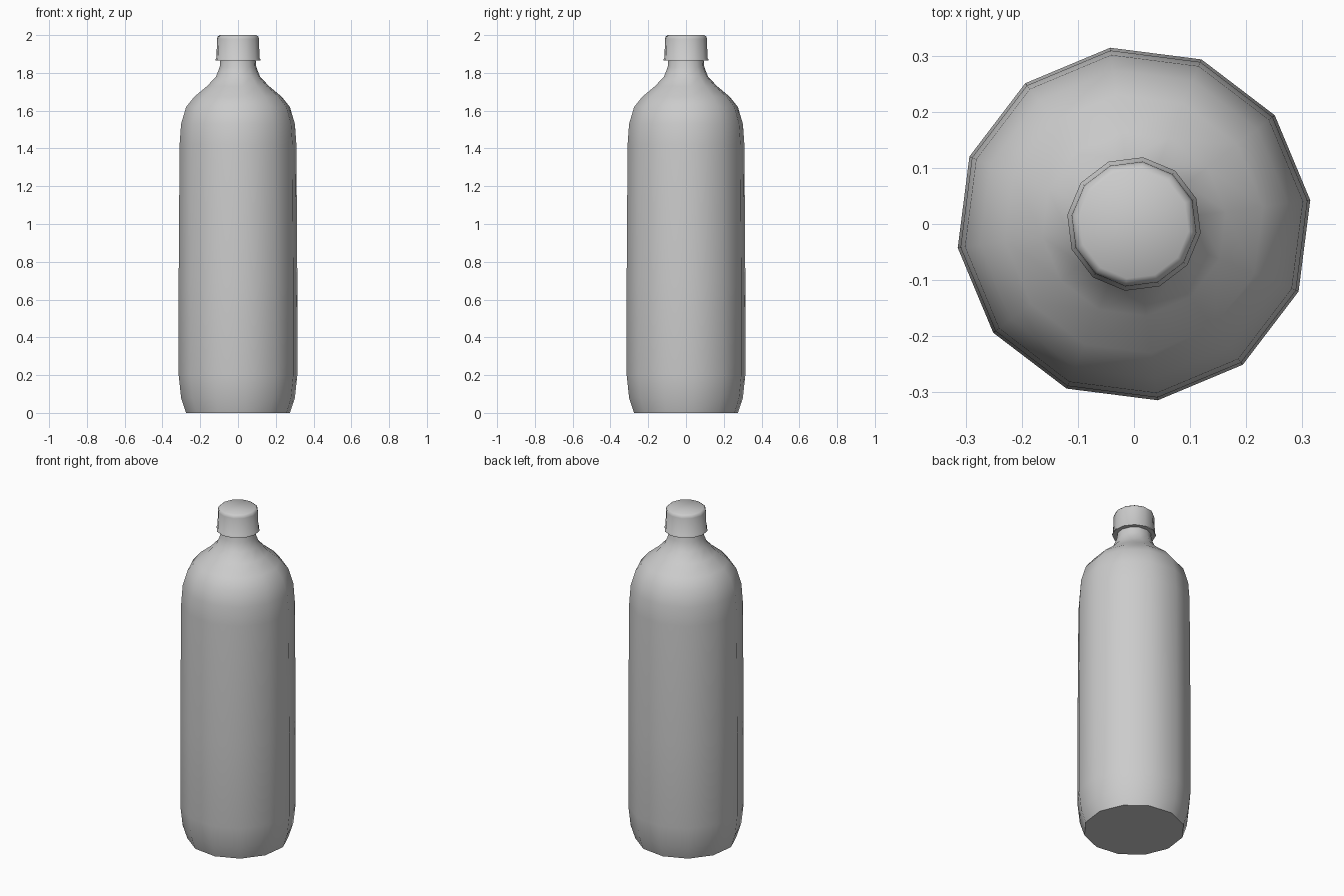
import bpy, bmesh
from math import sin, cos, radians, tau

cube = bpy.data.objects.get("Cube")
if cube:
    bpy.data.objects.remove(cube, do_unlink=True)

SIDES = 12
TWIST = radians(7.7)

grey = bpy.data.materials.new("light_grey")
grey.use_nodes = True
grey.diffuse_color = (0.6, 0.6, 0.6, 1)
grey.node_tree.nodes["Principled BSDF"].inputs["Base Color"].default_value = grey.diffuse_color


def lathe(name, profile, phase):
    """Turn a (radius, height) profile into a closed twelve-sided solid."""
    bm = bmesh.new()
    angles = [phase + tau * i / SIDES for i in range(SIDES)]
    rings = [[bm.verts.new((r * cos(a), r * sin(a), z)) for a in angles]
             for r, z in profile]
    for low, high in zip(rings, rings[1:]):
        for i in range(SIDES):
            j = (i + 1) % SIDES
            bm.faces.new((low[i], low[j], high[j], high[i]))
    bm.faces.new(rings[0][::-1])
    bm.faces.new(rings[-1])
    mesh = bpy.data.meshes.new(name)
    bm.to_mesh(mesh)
    bm.free()
    mesh.materials.append(grey)
    obj = bpy.data.objects.new(name, mesh)
    bpy.context.collection.objects.link(obj)
    bpy.ops.object.select_all(action="DESELECT")
    obj.select_set(True)
    bpy.context.view_layer.objects.active = obj
    bpy.ops.object.shade_smooth_by_angle(angle=radians(45))
    return obj


# Body with tapered foot, rounded shoulder and narrow neck
lathe("bottle_body", [
    (0.278, 0), (0.304, 0.08), (0.317, 0.2), (0.317, 0.7), (0.312, 1.42),
    (0.304, 1.53), (0.277, 1.62), (0.232, 1.675), (0.165, 1.73),
    (0.118, 1.78), (0.098, 1.83), (0.093, 1.88)], TWIST)

# Screw cap with a small flared lip and softened top edge
lathe("bottle_cap", [
    (0.12, 1.865), (0.12, 1.871), (0.115, 1.877), (0.112, 1.98),
    (0.108, 1.992), (0.098, 2.0)], -TWIST)
